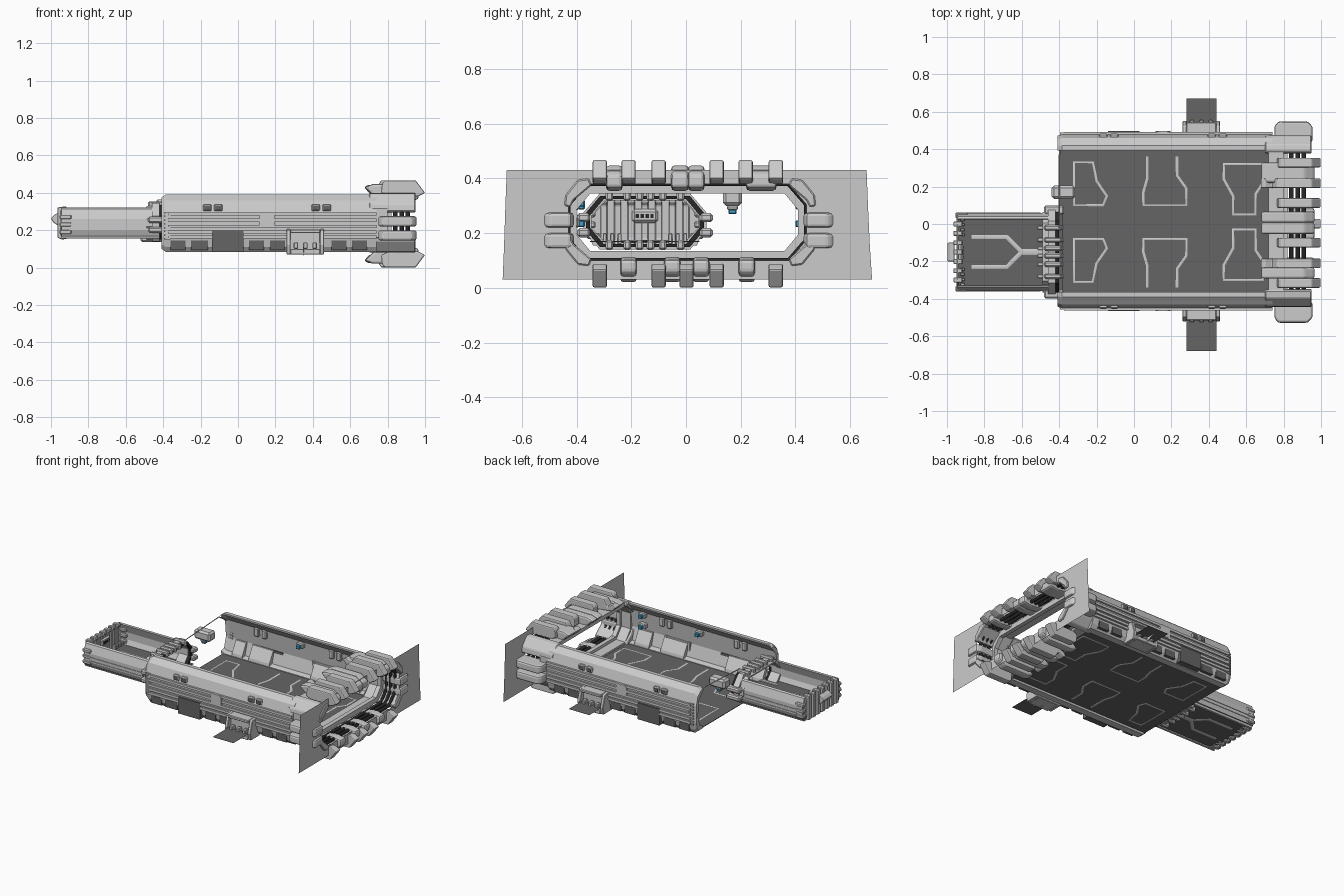
import bpy, bmesh

if "Cube" in bpy.data.objects:
    bpy.data.objects.remove(bpy.data.objects["Cube"])

C = 0.015          # centre line of the hall in y
K = -0.15          # centre line of the corridor in y


def material(name, col):
    m = bpy.data.materials.new(name)
    m.diffuse_color = (*col, 1)
    m.use_nodes = True
    m.node_tree.nodes["Principled BSDF"].inputs["Base Color"].default_value = m.diffuse_color
    return m


DARK = material("dark_grey", (0.13, 0.13, 0.13))
BLACK = material("black_rubber", (0.02, 0.02, 0.02))
BLUE = material("blue_lamp", (0.05, 0.35, 0.6))


def finish(bm, name, mat=None, bevel=0.0, seg=1):
    bmesh.ops.recalc_face_normals(bm, faces=bm.faces)
    me = bpy.data.meshes.new(name)
    bm.to_mesh(me)
    bm.free()
    ob = bpy.data.objects.new(name, me)
    bpy.context.collection.objects.link(ob)
    if mat:
        me.materials.append(mat)
    if bevel:
        b = ob.modifiers.new("bevel", 'BEVEL')
        b.width, b.segments = bevel, seg
    return ob


def loft(name, sections, mat=None, bevel=0.0, seg=1):
    """Skin a list of point loops and cap both ends."""
    bm = bmesh.new()
    rows = [[bm.verts.new(p) for p in s] for s in sections]
    n = len(rows[0])
    for a, b in zip(rows, rows[1:]):
        for i in range(n):
            j = (i + 1) % n
            bm.faces.new((a[i], a[j], b[j], b[i]))
    bm.faces.new(rows[0])
    bm.faces.new(rows[-1])
    return finish(bm, name, mat, bevel, seg)


def prism(name, prof, axis, a, b, mat=None, bevel=0.0, seg=1):
    put = {'x': lambda t, u, v: (t, u, v), 'y': lambda t, u, v: (u, t, v),
           'z': lambda t, u, v: (u, v, t)}[axis]
    return loft(name, [[put(t, u, v) for u, v in prof] for t in (a, b)], mat, bevel, seg)


def box(name, x0, x1, y0, y1, z0, z1, mat=None, bevel=0.0):
    return prism(name, [(x0, y0), (x1, y0), (x1, y1), (x0, y1)], 'z', z0, z1, mat, bevel)


def ring(name, outer, inner, x0, x1, mat=None):
    """Frame between two outlines; a flat sheet when x0 equals x1."""
    rows = ((x0, outer), (x1, inner)) if x0 == x1 else ((x0, outer), (x1, outer), (x1, inner), (x0, inner))
    bm = bmesh.new()
    loops = [[bm.verts.new((x, y, z)) for y, z in p] for x, p in rows]
    n = len(outer)
    for k in range(1 if x0 == x1 else 4):
        a, b = loops[k], loops[(k + 1) % len(loops)]
        for i in range(n):
            j = (i + 1) % n
            bm.faces.new((a[i], a[j], b[j], b[i]))
    return finish(bm, name, mat)


def line(name, pts, r, closed=False, mat=None, res=0):
    cu = bpy.data.curves.new(name, 'CURVE')
    cu.dimensions, cu.bevel_depth, cu.bevel_resolution = '3D', r, res
    sp = cu.splines.new('POLY')
    sp.points.add(len(pts) - 1)
    for q, p in zip(sp.points, pts):
        q.co = (*p, 1)
    sp.use_cyclic_u = closed
    ob = bpy.data.objects.new(name, cu)
    bpy.context.collection.objects.link(ob)
    if mat:
        cu.materials.append(mat)
    return ob


def octagon(cy, w, z0, z1, cw, ch):
    q = [(w - cw, z1), (w, z1 - ch), (w, z0 + ch), (w - cw, z0)]
    return [(cy + y, z) for y, z in q] + [(cy - y, z) for y, z in reversed(q)]


# Hall floor with inlaid light outlines
box("hall_floor", -0.40, 0.76, C - 0.41, C + 0.41, 0.098, 0.102, DARK)
inlays = [([(-.32, .09), (-.32, .32), (-.22, .32), (-.20, .22), (-.145, .14), (-.165, .09)], True),
          ([(.07, .35), (.07, .23), (.05, .16), (.05, .09), (.28, .09), (.28, .18), (.23, .25), (.23, .35)], False),
          ([(.48, .31), (.69, .31), (.69, .21), (.65, .15), (.65, .04), (.53, .04), (.53, .14), (.48, .23)], True)]
for s in (1, -1):
    for pts, cl in inlays:
        ob = line("floor_inlay", [(x, 0.01 + s * y, 0) for x, y in pts], 0.012, cl)
        ob.location.z, ob.scale.z = 0.10, 0.4

# Hall side walls with everything attached to them
wall = [(.385, .083), (.435, .083), (.455, .11), (.466, .16), (.466, .29), (.445, .36), (.405, .392),
        (.378, .392), (.378, .382), (.432, .325), (.445, .20), (.42, .115), (.385, .106)]
for s in (1, -1):
    def Y(v):
        return C + s * v

    def sec(x, k):
        return [(x, Y(.385 + (y - .385) * k), .24 + (z - .24) * k) for y, z in wall]
    loft("side_wall", [sec(-.41, .88), sec(-.385, 1), sec(.74, 1)])
    for z in (.155, .182, .212, .245, .278):
        box("wall_rib", -.375, .74, Y(.455), Y(.478), z, z + .017)
    for i in range(8):
        box("end_louvre", -.395, -.36, Y(.44), Y(.473), .15 + i * .02, .158 + i * .02)
    # windows in pairs, hatch, lower slots and dark panel
    for cx in (-.165, -.105, .415, .475):
        box("window_frame", cx - .023, cx + .023, Y(.435), Y(.468), .302, .34, bevel=.006)
        box("window_glass", cx - .015, cx + .015, Y(.44), Y(.47), .308, .33, DARK)
        box("window_sill", cx - .018, cx + .018, Y(.418), Y(.445), .27, .33, bevel=.006)
    prism("wall_hatch", [(.115, .23), (.13, .215), (.18, .215), (.195, .23), (.195, .28), (.18, .295),
                         (.13, .295), (.115, .28)], 'y', Y(.455), Y(.481))
    for x0, x1 in ((-.36, -.28), (-.25, -.16), (.06, .14), (.17, .25), (.50, .58), (.61, .69)):
        box("lower_slot", x0, x1, Y(.43), Y(.464), .095, .145, DARK)
    box("lower_panel", -.14, .03, Y(.44), Y(.481), .085, .20, DARK)
    # slanted wall cabinets inside the hall
    cab = [(Y(.385), .10), (Y(.43), .10), (Y(.45), .20), (Y(.432), .20), (Y(.39), .125)]
    for x0, x1 in ((-.33, -.25), (-.20, -.04), (.28, .46), (.55, .66)):
        prism("wall_cabinet", cab, 'x', x0, x1)
    # wall lamps
    for x, z in ((.18, .30), (.62, .31), (.62, .235)):
        box("lamp_mount", x - .025, x + .025, Y(.405), Y(.445), z - .015, z + .02, bevel=.006)
        box("lamp", x - .015, x + .015, Y(.385), Y(.41), z - .013, z + .012, BLUE, .004)
    # side dock with its flat flap
    for x in (.26, .437):
        prism("dock_cheek", [(Y(.43), .07), (Y(.525), .07), (Y(.535), .12), (Y(.51), .20), (Y(.43), .21)],
              'x', x, x + .022, bevel=.003)
    box("dock_roof", .28, .44, Y(.43), Y(.53), .185, .205, bevel=.004)
    box("dock_base", .28, .44, Y(.43), Y(.535), .07, .10, bevel=.004)
    box("dock_back", .28, .44, Y(.48), Y(.495), .07, .20)
    for x in (.31, .36, .41):
        box("dock_hinge", x - .012, x + .012, Y(.50), Y(.54), .10, .135, bevel=.004)
    e = .68 if s < 0 else .67
    box("dock_flap", .28, .44, s * .50, s * e, .112, .113, DARK)
    prism("dock_gusset", [(Y(.50), .11), (Y(.60), .11), (Y(.50), .065)], 'x', .35, .354)

# Hanging lamp at the open end
line("end_beam", [(-.40, -.02, .355), (-.40, .36, .375), (-.39, .43, .33)], .004)
box("beam_clamp", -.44, -.315, .135, .205, .30, .365, bevel=.012)
box("beam_lamp_mount", -.40, -.36, .15, .19, .285, .30, bevel=.004)
box("beam_lamp", -.395, -.365, .155, .185, .27, .287, BLUE, .004)

# Large end frame, wide sheet and cables
ring("end_frame", octagon(C, .46, .085, .392, .065, .075), octagon(C - .01, .42, .115, .365, .06, .07), .72, .80)
ring("end_frame_lip", octagon(C, .44, .10, .38, .065, .075), octagon(C - .01, .405, .135, .345, .05, .06), .79, .82)
sheet = [(.66, .43), (.665, .30), (.672, .15), (.68, .03), (-.67, .03), (-.665, .15), (-.66, .30), (-.655, .43)]
ring("end_sheet", sheet, octagon(C - .01, .435, .10, .38, .065, .075), .94, .94)
for x in (.842, .875, .908):
    line("ring_cable", [(x, y, z) for y, z in octagon(C - .01, .436, .099, .381, .065, .075)], .012, True, BLACK, 1)

# Clamps gripping the end ring: top and bottom, tall and low
tall = [(.765, .40), (.77, .45), (.785, .467), (.95, .467), (1.0, .40), (.96, .38), (.80, .385)]
low = [(.675, .43), (.72, .447), (.91, .447), (.965, .41), (.965, .365), (.90, .355), (.74, .37)]
hook = [(.675, .43), (.70, .445), (.74, .425), (.765, .467), (.95, .467), (1.0, .40), (.96, .38), (.80, .385),
        (.70, .40)]
for y, p in ((-.315, tall), (-.21, hook), (-.10, tall), (.112, tall), (.218, hook), (.328, tall)):
    prism("tall_clamp", p, 'y', y - .026, y + .026, bevel=.007, seg=2)
for y, w in ((-.262, .03), (-.022, .032), (.037, .03), (.275, .055)):
    prism("low_clamp", low, 'y', y - w, y + w, bevel=.012, seg=2)
flip = lambda p: [(x, .468 - z) for x, z in p]
for y, p in ((-.315, tall), (-.10, hook), (.002, tall), (.112, hook), (.328, tall)):
    prism("bottom_tall_clamp", flip(p), 'y', y - .026, y + .026, bevel=.007, seg=2)
for y in (-.21, -.05, .055, .222):
    prism("bottom_low_clamp", flip(low), 'y', y - .03, y + .03, bevel=.012, seg=2)
for s in (1, -1):
    side = [(.75, .45), (.75, .51), (.77, .538), (.93, .538), (.955, .51), (.955, .43), (.92, .42), (.80, .425)]
    for z0, z1 in ((.145, .20), (.22, .275)):
        prism("side_clamp", [(x, .01 + s * y) for x, y in side], 'z', z0, z1, bevel=.012, seg=2)
    # corner housings
    corner = [(.36, .375), (.37, .40), (.41, .395), (.455, .34), (.46, .30), (.437, .295), (.425, .32)]
    for f in (lambda z: z, lambda z: .48 - z):
        prism("corner_housing", [(C + s * y, f(z)) for y, z in corner], 'x', .70, .95, bevel=.005)

# Corridor floor with forked inlay
box("corridor_floor", -.945, -.38, K - .20, K + .20, .168, .172, DARK)
for s in (1, -1):
    ob = line("corridor_inlay", [(-.87, K + s * .08, 0), (-.68, K + s * .08, 0), (-.60, K, 0)], .018)
    ob.location.z, ob.scale.z = .17, .3
ob = line("corridor_inlay_stem", [(-.605, K, 0), (-.48, K, 0)], .025)
ob.location.z, ob.scale.z = .17, .25

# Corridor side walls, ribs and end
cw = [(.175, .155), (.19, .155), (.208, .20), (.208, .26), (.19, .315), (.178, .322), (.175, .312),
      (.197, .255), (.197, .205)]
for s in (1, -1):
    prism("corridor_wall", [(K + s * y, z) for y, z in cw], 'x', -.945, -.42)
    for z in (.20, .225):
        box("corridor_wall_rib", -.90, -.50, K + s * .20, K + s * .212, z, z + .01)
    for z in (.19, .23, .27):
        box("corridor_end_clamp", -.955, -.89, K + s * .18, K + s * .212, z - .012, z + .014, bevel=.006)
    for i in range(4):
        box("corridor_end_peg", -.928, -.905, K + s * (.085 + i * .027), K + s * (.10 + i * .027), .16, .20,
            bevel=.003)
prism("corridor_end_wall", octagon(K, .20, .155, .325, .05, .06), 'x', -.948, -.935, bevel=.003)
for i in range(7):
    y = K - .15 + i * .05
    finger = [(-.965, .16), (-.94, .15), (-.915, .155), (-.92, .175), (-.93, .18),
              (-.93, .30), (-.915, .315), (-.92, .328), (-.965, .322)]
    prism("corridor_end_rib", finger, 'y', y - .013, y + .013, bevel=.003)
prism("end_nozzle", [(-.96, .225), (-.985, .24), (-1.0, .262), (-.985, .28), (-.96, .295)], 'y',
      K - .05, K + .05, bevel=.006, seg=2)
box("end_port", -.935, -.915, K - .048, K + .048, .238, .288, bevel=.012)
for i in range(4):
    box("end_port_slot", -.917, -.912, K - .034 + i * .018, K - .022 + i * .018, .255, .27, BLACK)

# Joint between corridor and hall
ring("joint_frame", octagon(K, .225, .14, .345, .06, .07), octagon(K, .195, .16, .325, .055, .06), -.46, -.42)
ring("joint_collar", octagon(K, .215, .15, .33, .06, .07), octagon(K, .195, .16, .32, .055, .06), -.49, -.46)
ring("joint_cable", octagon(K, .215, .15, .335, .05, .06), octagon(K, .20, .16, .325, .05, .06), -.42, -.40, BLACK)
for dy in (-.13, -.065, -.02, .02, .065, .13):
    box("joint_top_clamp", -.48, -.385, K + dy - .014, K + dy + .014, .318, .355, bevel=.007)
    box("joint_bottom_clamp", -.52, -.375, K + dy - .014, K + dy + .014, .138, .175, bevel=.007)
for s in (1, -1):
    for z in (.20, .255):
        box("joint_side_clamp", -.48, -.375, K + s * .20, K + s * .248, z - .015, z + .018, bevel=.008)
